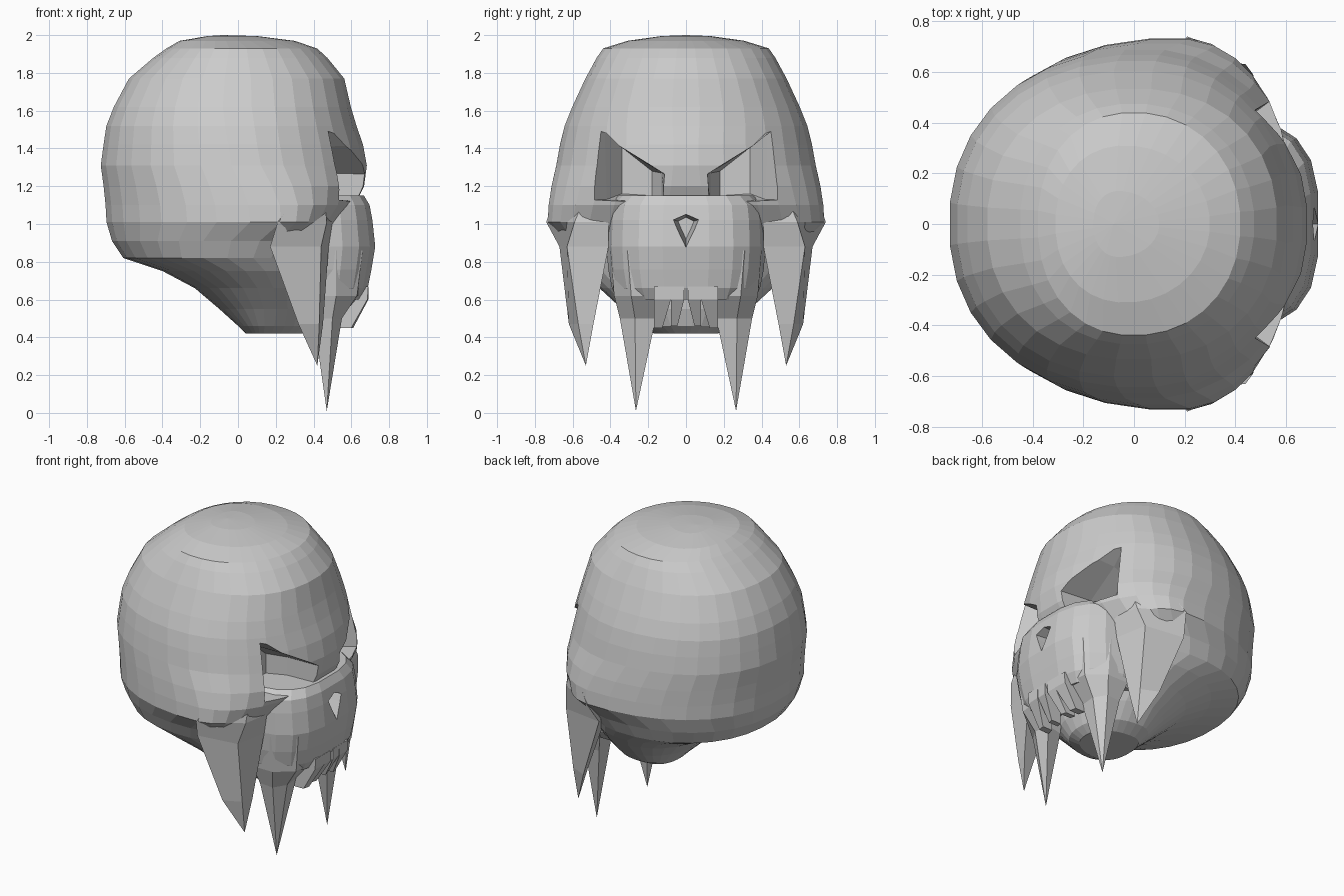
import bpy, bmesh, math


def loft(name, rings):
    """Skin a stack of point rings; a one-point ring makes a tip, others are capped."""
    bm = bmesh.new()
    rows = [[bm.verts.new(p) for p in r] for r in rings]
    for a, b in zip(rows, rows[1:]):
        n = max(len(a), len(b))
        for i in range(n):
            j = (i + 1) % n
            if len(a) == 1:
                bm.faces.new((a[0], b[j], b[i]))
            elif len(b) == 1:
                bm.faces.new((a[i], a[j], b[0]))
            else:
                bm.faces.new((a[i], a[j], b[j], b[i]))
    for r in (rows[0], rows[-1]):
        if len(r) > 2:
            bm.faces.new(r)
    bmesh.ops.recalc_face_normals(bm, faces=bm.faces)
    me = bpy.data.meshes.new(name)
    bm.to_mesh(me)
    bm.free()
    ob = bpy.data.objects.new(name, me)
    bpy.context.collection.objects.link(ob)
    return ob


def oval(z, back, front, half, cx, power, n):
    """Horizontal egg-shaped ring: different lengths behind and ahead of cx."""
    pts = []
    for i in range(n):
        t = 2 * math.pi * (i + 0.5) / n
        c, s = math.cos(t), math.sin(t)
        p = power if c > 0 else 2.2
        x = abs(c) ** (2 / p) * ((front - cx) if c > 0 else (back - cx))
        y = math.copysign(abs(s) ** (2 / p), s) * half
        pts.append((cx + x, y, z))
    return pts


def flat(z, pts, side):
    return [(x, side * y, z) for x, y in pts]


def cut(target, cutter):
    cutter.hide_render = True
    m = target.modifiers.new("cut", 'BOOLEAN')
    m.operation = 'DIFFERENCE'
    m.solver = 'EXACT'
    m.object = cutter
    bpy.context.view_layer.objects.active = target
    bpy.ops.object.modifier_apply(modifier=m.name)
    bpy.data.objects.remove(cutter)


# Cranium: z, back x, front x, half width, widest x, front squareness
levels = [
    (0.42, 0.04, 0.38, 0.17, 0.15, 2.2),
    (0.46, 0.00, 0.43, 0.25, 0.16, 2.2),
    (0.55, -0.10, 0.46, 0.34, 0.17, 2.2),
    (0.66, -0.23, 0.47, 0.46, 0.15, 2.2),
    (0.75, -0.40, 0.47, 0.56, 0.10, 2.2),
    (0.82, -0.61, 0.48, 0.62, 0.02, 2.3),
    (0.91, -0.67, 0.50, 0.665, 0.05, 2.4),
    (1.01, -0.70, 0.54, 0.735, 0.17, 2.5),
    (1.10, -0.705, 0.62, 0.73, 0.16, 2.3),
    (1.20, -0.715, 0.67, 0.715, 0.12, 2.1),
    (1.31, -0.73, 0.685, 0.69, 0.06, 2.0),
    (1.42, -0.715, 0.665, 0.67, 0.04, 2.0),
    (1.52, -0.70, 0.63, 0.645, 0.02, 2.1),
    (1.62, -0.66, 0.60, 0.605, 0.0, 2.2),
    (1.77, -0.58, 0.565, 0.535, 0.0, 2.2),
    (1.88, -0.45, 0.475, 0.475, 0.0, 2.1),
    (1.93, -0.38, 0.42, 0.44, 0.0, 2.1),
    (1.97, -0.31, 0.30, 0.31, -0.03, 2.0),
    (1.995, -0.16, 0.10, 0.13, -0.06, 2.0),
]
cranium = loft("cranium", [oval(*l, 32) for l in levels] + [[(-0.08, 0, 2.0)]])

# Upper jaw block in front of the cranium
jaw_levels = [(0.60, 0.655, 0.36), (0.66, 0.69, 0.395), (0.76, 0.71, 0.415),
              (0.88, 0.73, 0.425), (1.02, 0.715, 0.42), (1.10, 0.70, 0.41),
              (1.15, 0.67, 0.36)]
jaw = loft("upper_jaw", [oval(z, 0.22, f, h, 0.3, 3.0, 20) for z, f, h in jaw_levels])

# Slanted eye sockets, flaring outward at the temple
for s in (-1, 1):
    front = [(0.85, s * y, z) for y, z in ((0.72, 1.50), (0.72, 1.12), (0.11, 1.12), (0.10, 1.26), (0.36, 1.42))]
    mid = [(0.45, s * y, z) for y, z in ((0.43, 1.49), (0.42, 1.13), (0.13, 1.12), (0.13, 1.27), (0.35, 1.41))]
    back = [(0.33, s * y, z) for y, z in ((0.34, 1.43), (0.34, 1.16), (0.18, 1.15), (0.18, 1.28), (0.32, 1.39))]
    cut(cranium, loft("eye_cutter", [front, mid, back]))

# Nose opening
nose = ((0, 0.84), (0.05, 0.97), (0.07, 1.03), (0, 1.07), (-0.07, 1.03), (-0.05, 0.97))
cut(jaw, loft("nose_cutter", [[(0.85, y * 1.3, z) for y, z in nose],
                              [(0.58, y * 0.6, z * 0.5 + 0.5) for y, z in nose]]))

for s, label in ((-1, "right"), (1, "left")):
    # Cheekbone with its long downward tusk
    loft("cheek_tusk_" + label, [
        flat(1.13, [(0.46, 0.41), (0.46, 0.54), (0.30, 0.70), (0.2, 0.45)], s),
        flat(1.01, [(0.50, 0.41), (0.47, 0.59), (0.21, 0.74), (0.2, 0.42)], s),
        flat(0.88, [(0.48, 0.41), (0.44, 0.63), (0.17, 0.67), (0.24, 0.46)], s),
        flat(0.47, [(0.45, 0.49), (0.43, 0.57), (0.32, 0.62), (0.36, 0.51)], s),
        flat(0.25, [(0.42, 0.53)], s)])
    # Front fang
    loft("front_fang_" + label, [
        flat(0.86, [(0.52, 0.40), (0.66, 0.31), (0.66, 0.20), (0.42, 0.16), (0.35, 0.41)], s),
        flat(0.62, [(0.52, 0.38), (0.63, 0.29), (0.64, 0.17), (0.42, 0.17), (0.37, 0.38)], s),
        flat(0.50, [(0.50, 0.35), (0.55, 0.27), (0.54, 0.16), (0.42, 0.19), (0.40, 0.34)], s),
        flat(0.01, [(0.47, 0.265)], s)])
    # Small incisors leaning backward
    for y, w, low in ((0.045, 0.035, 0.46), (0.125, 0.045, 0.45)):
        loft("incisor_" + label, [
            flat(0.67, [(0.69, y - w), (0.69, y + w), (0.58, y + w), (0.58, y - w)], s),
            flat(0.60, [(0.69, y - w), (0.685, y + w), (0.57, y + w), (0.57, y - w)], s),
            flat(low, [(0.61, y), (0.60, y + w), (0.53, y + w), (0.54, y)], s)])
